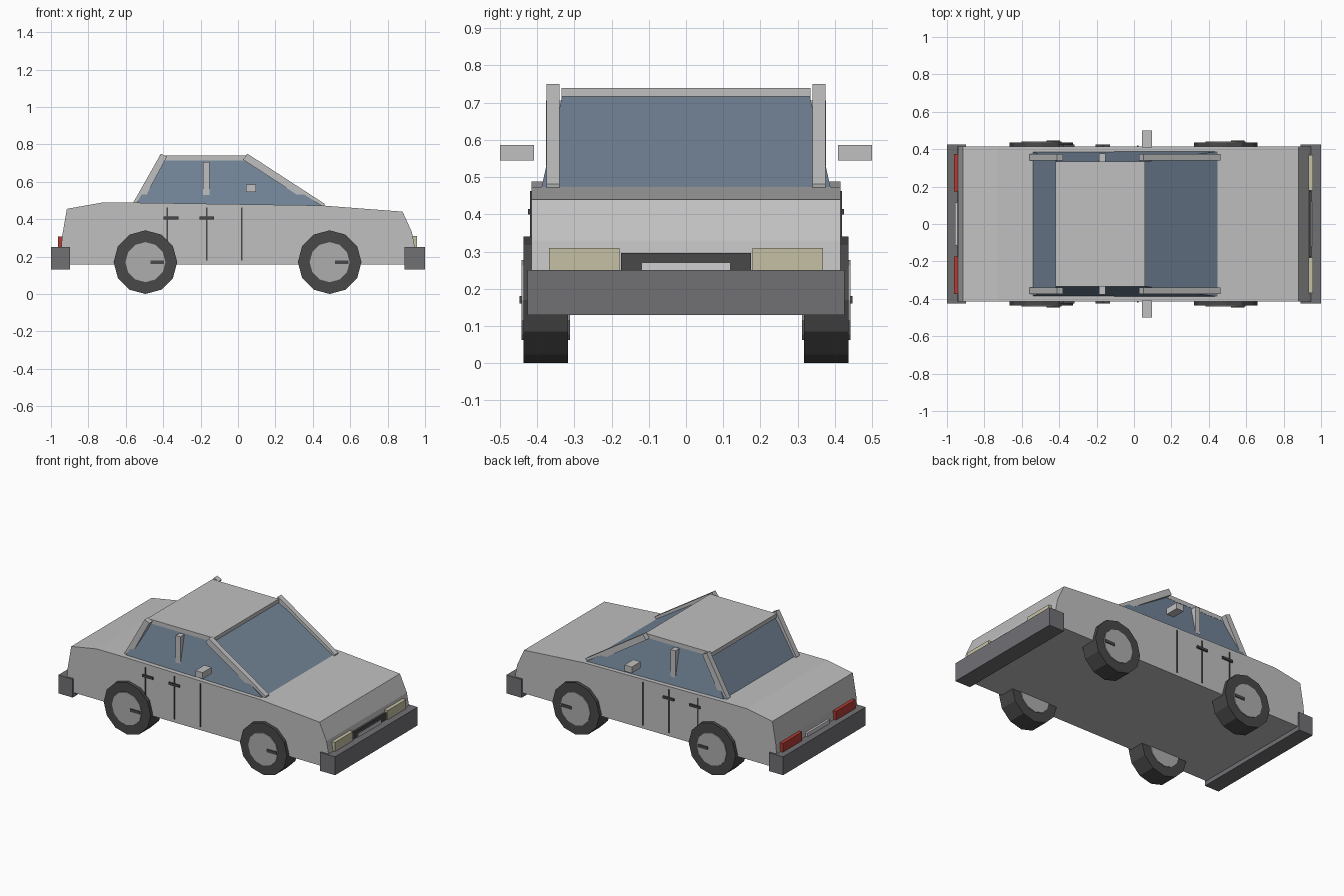
import bpy, bmesh, math
from mathutils import Matrix, Vector

if "Cube" in bpy.data.objects:
    bpy.data.objects.remove(bpy.data.objects["Cube"])


def mat(name, r, g, b):
    m = bpy.data.materials.new(name)
    m.diffuse_color = (r, g, b, 1)
    m.use_nodes = True
    m.node_tree.nodes["Principled BSDF"].inputs["Base Color"].default_value = m.diffuse_color
    return m


PAINT = mat("silver paint", 0.53, 0.53, 0.53)
GLASS = mat("blue glass", 0.17, 0.23, 0.31)
BUMPER = mat("bumper grey", 0.165, 0.16, 0.175)
DARK = mat("tyre black", 0.065, 0.065, 0.065)
RIM = mat("rim grey", 0.42, 0.42, 0.42)
CREAM = mat("headlight cream", 0.56, 0.53, 0.37)
RED = mat("tail light red", 0.45, 0.045, 0.035)
PLATE = mat("plate white", 0.62, 0.62, 0.65)


def finish(name, bm, material):
    bmesh.ops.recalc_face_normals(bm, faces=bm.faces)
    me = bpy.data.meshes.new(name)
    bm.to_mesh(me)
    bm.free()
    me.materials.append(material)
    ob = bpy.data.objects.new(name, me)
    bpy.context.collection.objects.link(ob)
    return ob


def box(name, x, y, z, material):
    """Box from (min, max) pairs."""
    bm = bmesh.new()
    bmesh.ops.create_cube(bm, size=1)
    for v in bm.verts:
        v.co = Vector([(a + b) / 2 + c * (b - a) for (a, b), c in zip((x, y, z), v.co)])
    return finish(name, bm, material)


def extrude_profile(name, pts, y0, y1, material):
    """Side profile (x, z) extruded across y."""
    bm = bmesh.new()
    f = bm.faces.new([bm.verts.new((x, y0, z)) for x, z in pts])
    r = bmesh.ops.extrude_face_region(bm, geom=[f])
    bmesh.ops.translate(bm, vec=(0, y1 - y0, 0),
                        verts=[v for v in r["geom"] if isinstance(v, bmesh.types.BMVert)])
    return finish(name, bm, material)


def disc(name, x, z, radius, y0, y1, material):
    """Twelve-sided cylinder lying along y."""
    bm = bmesh.new()
    bmesh.ops.create_cone(bm, cap_ends=True, segments=12, radius1=radius, radius2=radius,
                          depth=abs(y1 - y0))
    bm.transform(Matrix.Translation((x, (y0 + y1) / 2, z)) @ Matrix.Rotation(math.pi / 2, 4, "X"))
    return finish(name, bm, material)


def span(s, a, b):
    return tuple(sorted((s * a, s * b)))


# Body shell
extrude_profile("body", [(-0.945, 0.158), (0.945, 0.158), (0.945, 0.25), (0.93, 0.33),
                         (0.88, 0.44), (0.45, 0.473), (-0.55, 0.488), (-0.73, 0.488),
                         (-0.915, 0.455), (-0.94, 0.31), (-0.945, 0.25)], -0.415, 0.415, PAINT)

# Tapered glass cabin
bm = bmesh.new()
rings = [[bm.verts.new((x, y, z)) for x, y in ((x0, -w), (x1, -w), (x1, w), (x0, w))]
         for x0, x1, w, z in ((-0.555, 0.46, 0.39, 0.465), (-0.405, 0.06, 0.333, 0.716))]
for r in rings:
    bm.faces.new(r)
for i in range(4):
    j = (i + 1) % 4
    bm.faces.new((rings[0][i], rings[0][j], rings[1][j], rings[1][i]))
finish("cabin_glass", bm, GLASS)

# Roof slab
box("roof", (-0.42, 0.06), (-0.335, 0.335), (0.713, 0.74), PAINT)

# Bumpers
box("front_bumper", (0.89, 1.0), (-0.426, 0.426), (0.13, 0.25), BUMPER)
box("rear_bumper", (-1.0, -0.897), (-0.426, 0.426), (0.13, 0.25), BUMPER)

# Grille and plates
box("grille", (0.92, 0.949), (-0.175, 0.175), (0.24, 0.296), DARK)
box("front_plate", (0.94, 0.954), (-0.12, 0.12), (0.245, 0.271), PLATE)
box("rear_plate", (-0.957, -0.93), (-0.115, 0.115), (0.245, 0.275), PLATE)

for s, side in ((-1, "right"), (1, "left")):
    # Lamps
    box(side + "_headlight", (0.925, 0.957), span(s, 0.178, 0.368), (0.245, 0.31), CREAM)
    box(side + "_tail_light", (-0.962, -0.93), span(s, 0.175, 0.375), (0.245, 0.307), RED)
    # Window pillars
    extrude_profile(side + "_front_pillar", [(0.05, 0.75), (0.027, 0.718), (0.405, 0.472),
                                             (0.46, 0.468), (0.463, 0.482)],
                    s * 0.34, s * 0.375, PAINT)
    extrude_profile(side + "_rear_pillar", [(-0.412, 0.75), (-0.38, 0.734), (-0.515, 0.482),
                                            (-0.56, 0.48), (-0.558, 0.492)],
                    s * 0.34, s * 0.375, PAINT)
    box(side + "_centre_pillar", (-0.187, -0.153), span(s, 0.325, 0.376), (0.53, 0.706), PAINT)
    # Mirror
    box(side + "_mirror", (0.042, 0.095), span(s, 0.408, 0.5), (0.545, 0.586), PAINT)
    # Door seams and handles
    for i, x in enumerate((-0.378, -0.168, 0.02)):
        box(f"{side}_door_seam_{i}", (x - 0.004, x + 0.004), span(s, 0.412, 0.419),
            (0.18, 0.462), DARK)
    for i, x in enumerate((-0.358, -0.167)):
        box(f"{side}_door_handle_{i}", (x - 0.039, x + 0.039), span(s, 0.41, 0.425),
            (0.399, 0.414), DARK)
    # Wheels
    for x, end in ((-0.495, "rear"), (0.49, "front")):
        n = f"{side}_{end}_"
        disc(n + "tyre", x, 0.17, 0.17, s * 0.317, s * 0.437, DARK)
        disc(n + "rim", x, 0.17, 0.107, s * 0.312, s * 0.442, RIM)
        box(n + "rim_bar", (x + 0.028, x + 0.1), span(s, 0.307, 0.447), (0.16, 0.18), DARK)
